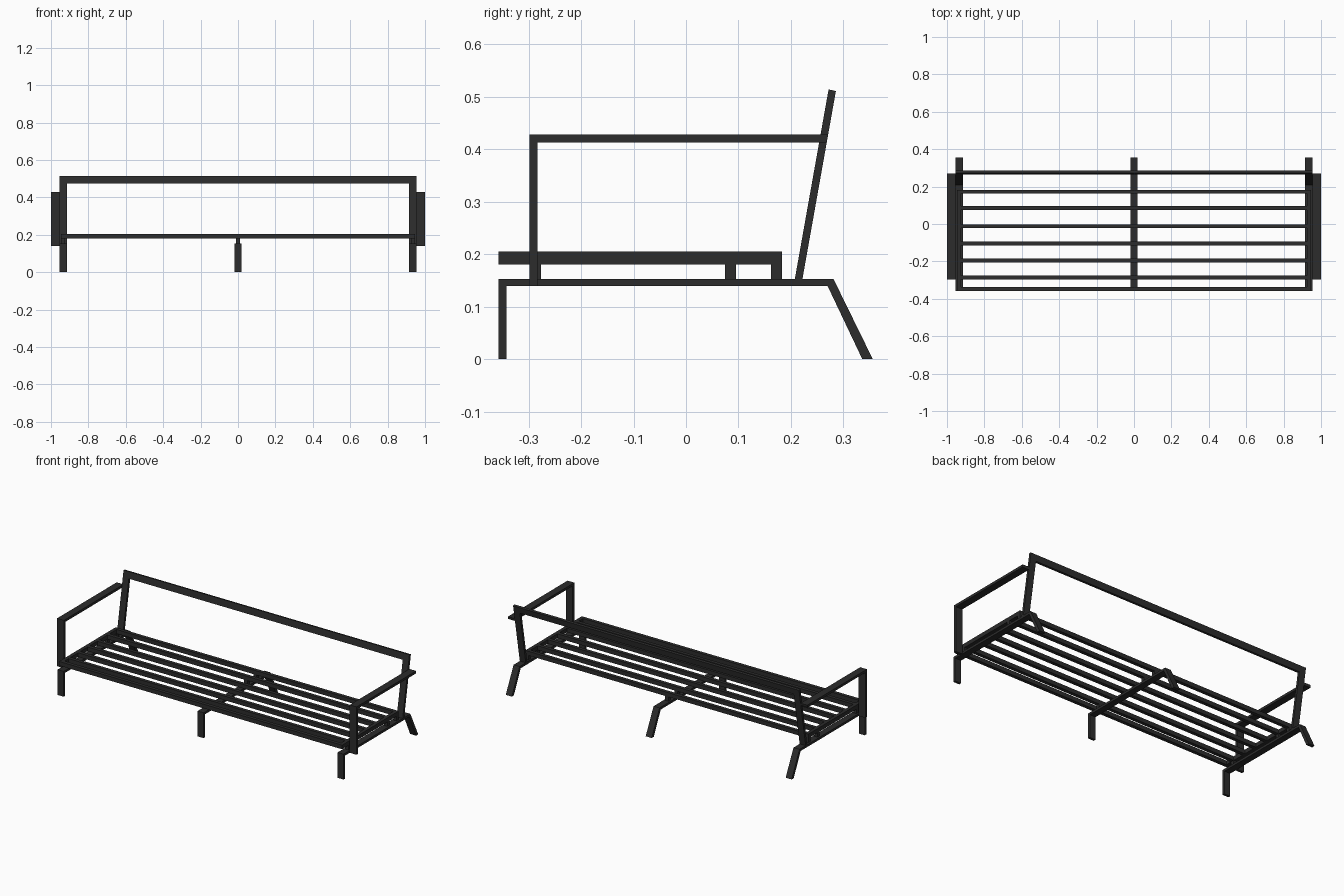
import bpy
import bmesh

old = bpy.data.objects.get("Cube")
if old:
    bpy.data.objects.remove(old, do_unlink=True)

black = bpy.data.materials.new("black_metal")
black.use_nodes = True
COLOUR = (0.025, 0.025, 0.025, 1)
black.diffuse_color = COLOUR
black.node_tree.nodes["Principled BSDF"].inputs["Base Color"].default_value = COLOUR


def extrude_profile(name, points, x0, x1):
    """Side outline (y, z) extruded between two x positions."""
    bm = bmesh.new()
    face = bm.faces.new([bm.verts.new((x0, y, z)) for y, z in points])
    result = bmesh.ops.extrude_face_region(bm, geom=[face])
    moved = [v for v in result["geom"] if isinstance(v, bmesh.types.BMVert)]
    bmesh.ops.translate(bm, verts=moved, vec=(x1 - x0, 0, 0))
    bmesh.ops.recalc_face_normals(bm, faces=bm.faces)
    mesh = bpy.data.meshes.new(name)
    bm.to_mesh(mesh)
    bm.free()
    mesh.materials.append(black)
    obj = bpy.data.objects.new(name, mesh)
    bpy.context.collection.objects.link(obj)
    return obj


def bar(name, x0, x1, y0, y1, z0, z1):
    return extrude_profile(name, [(y0, z0), (y1, z0), (y1, z1), (y0, z1)], x0, x1)


FRONT, RAIL_TOP, RAIL_LOW = -0.357, 0.153, 0.139
SEAT_LOW, SEAT_TOP = 0.18, 0.205
SIDE = 0.935          # centre of each side frame
HALF = 0.02           # half width of flat bars
TUBE = 0.0105         # half width of seat tubes

# Leg frames: front leg, floor rail and splayed rear leg in one outline
leg_outline = [(FRONT, 0), (-0.342, 0), (-0.342, RAIL_LOW), (0.27, RAIL_LOW),
               (0.336, 0), (0.356, 0), (0.281, RAIL_TOP), (FRONT, RAIL_TOP)]
slats = [FRONT + TUBE, -0.287, -0.195, -0.104, -0.012, 0.085, 0.1725]

for label, x in (("right", -SIDE), ("middle", 0), ("left", SIDE)):
    extrude_profile(label + "_leg_frame", leg_outline, x - HALF, x + HALF)
    # Short spacers carrying the seat
    for place, y in (("front", slats[1]), ("inner", slats[5]), ("rear", slats[6])):
        bar(f"{label}_{place}_spacer", x - TUBE, x + TUBE, y - TUBE, y + TUBE,
            RAIL_TOP, SEAT_LOW)

# Seat: cross slats between two side tubes
for i, y in enumerate(slats):
    bar(f"seat_slat_{i + 1}", -SIDE, SIDE, y - TUBE, y + TUBE, SEAT_LOW, SEAT_TOP)


# Leaning back: rear face position at a height
def back_y(z):
    return 0.222 + (z - RAIL_TOP) * 0.178


def leaning(name, x0, x1, z0, z1, top_drop):
    t = 0.0145
    extrude_profile(name, [(back_y(z0) - t, z0), (back_y(z0), z0),
                           (back_y(z1 - top_drop), z1 - top_drop),
                           (back_y(z1) - t, z1)], x0, x1)


leaning("backrest_top_rail", -SIDE + HALF, SIDE - HALF, 0.475, 0.514, 0.003)

# Side parts, on both sides
arm_outline = [(-0.298, RAIL_LOW), (-0.283, RAIL_LOW), (-0.283, 0.413),
               (back_y(0.413), 0.413), (back_y(0.428), 0.428), (-0.298, 0.428)]
for label, s in (("right", -1), ("left", 1)):
    inner, outer = s * (SIDE - HALF), s * (SIDE + HALF)
    leaning(label + "_backrest_post", inner, outer, RAIL_TOP, 0.514, 0.003)
    extrude_profile(label + "_armrest", arm_outline, outer, s * 1.0)
    bar(label + "_seat_side_tube", s * SIDE - TUBE, s * SIDE + TUBE,
        FRONT, slats[-1] + TUBE, SEAT_LOW, SEAT_TOP)
